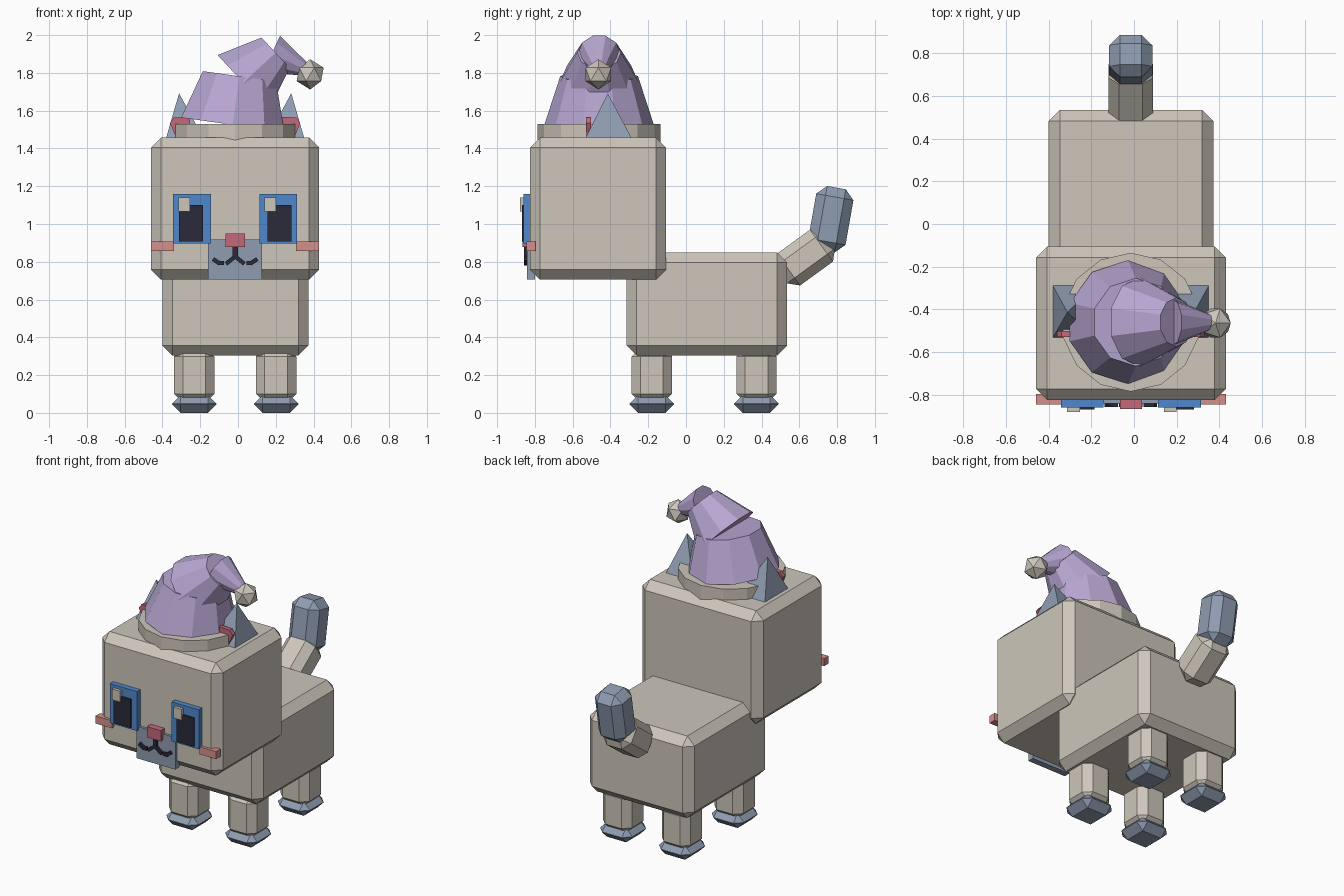
import bpy, bmesh, math
from mathutils import Matrix, Vector

if "Cube" in bpy.data.objects:
    bpy.data.objects.remove(bpy.data.objects["Cube"])

CX = -0.015          # symmetry plane of the animal
HY = -0.46           # hat centre line


def material(name, rgb):
    m = bpy.data.materials.new(name)
    m.diffuse_color = (*rgb, 1)
    m.use_nodes = True
    m.node_tree.nodes["Principled BSDF"].inputs["Base Color"].default_value = m.diffuse_color
    return m


BEIGE = material("beige fur", (0.61, 0.565, 0.495))
SLATE = material("slate blue fur", (0.275, 0.335, 0.44))
BLUE = material("eye blue", (0.08, 0.25, 0.60))
DARK = material("dark ink", (0.024, 0.024, 0.042))
ROSE = material("rose", (0.55, 0.14, 0.19))
BLUSH = material("blush pink", (0.66, 0.28, 0.26))
LILAC = material("lilac cloth", (0.48, 0.385, 0.65))


def finish(bm, name, mat):
    bmesh.ops.recalc_face_normals(bm, faces=bm.faces[:])
    me = bpy.data.meshes.new(name)
    bm.to_mesh(me)
    bm.free()
    me.materials.append(mat)
    ob = bpy.data.objects.new(name, me)
    bpy.context.collection.objects.link(ob)
    return ob


def box(name, mat, centre, size, bevel=0, rot=None):
    """Box with optional one-step chamfer and rotation."""
    bm = bmesh.new()
    bmesh.ops.create_cube(bm, size=1, matrix=Matrix.Diagonal((*size, 1)))
    if bevel:
        bmesh.ops.bevel(bm, geom=bm.edges[:], offset=bevel, segments=1,
                        profile=0.5, affect='EDGES')
    bm.transform(Matrix.Translation(centre) @ (rot or Matrix.Identity(4)))
    return finish(bm, name, mat)


def span(name, mat, x, y, z, bevel=0):
    """Box given by its (min, max) on each axis."""
    r = (x, y, z)
    return box(name, mat, [(a + b) / 2 for a, b in r], [abs(b - a) for a, b in r], bevel)


def cone(name, mat, p0, p1, r0, r1, sides):
    """Tapered tube between two (x, z) points on the hat centre plane."""
    a, b = Vector((p0[0], HY, p0[1])), Vector((p1[0], HY, p1[1]))
    d = b - a
    bm = bmesh.new()
    bmesh.ops.create_cone(bm, cap_ends=True, segments=sides, radius1=r0, radius2=r1, depth=d.length)
    bm.transform(Matrix.Translation((a + b) / 2) @ Matrix.Rotation(math.atan2(d.x, d.z), 4, 'Y'))
    return finish(bm, name, mat)


# Head and body
span("head", BEIGE, (-0.46, 0.43), (-0.825, -0.105), (0.705, 1.457), 0.053)
span("body", BEIGE, (-0.40, 0.372), (-0.315, 0.535), (0.304, 0.85), 0.053)

# Legs and paws
for side, s in (("left", -1), ("right", 1)):
    for end, y in (("front", -0.181), ("back", 0.373)):
        x = CX + s * 0.217
        box(f"{end}_{side}_leg", BEIGE, (x, y, 0.2), (0.213, 0.213, 0.29), 0.046)
        box(f"{end}_{side}_paw", SLATE, (x, y, 0.0475), (0.236, 0.236, 0.095), 0.046)

# Tail
box("tail_base", BEIGE, (CX, 0.63, 0.822), (0.21, 0.208, 0.315), 0.05,
    Matrix.Rotation(math.radians(-54), 4, 'X'))
box("tail_tip", SLATE, (CX, 0.767, 1.025), (0.202, 0.2, 0.34), 0.05,
    Matrix.Rotation(math.radians(-10), 4, 'X'))

# Mirrored face parts and ears
for side, s in (("left", -1), ("right", 1)):
    def mx(a, b):
        return tuple(sorted((CX + s * a, CX + s * b)))

    span(f"{side}_eye", BLUE, mx(0.128, 0.328), (-0.86, -0.80), (0.897, 1.16))
    span(f"{side}_pupil", DARK, mx(0.17, 0.297), (-0.868, -0.85), (0.908, 1.10))
    hx = -0.314 if s < 0 else 0.14
    span(f"{side}_eye_glint", BEIGE, (hx, hx + 0.06), (-0.88, -0.85), (1.067, 1.14))
    span(f"{side}_cheek", BLUSH, mx(0.323, 0.445), (-0.845, -0.797), (0.857, 0.907))

    # Ear: four-sided pyramid
    bm = bmesh.new()
    base = [bm.verts.new((CX + s * a, y, 1.44))
            for a, y in ((0.37, -0.54), (0.37, -0.28), (0.16, -0.28), (0.16, -0.54))]
    tip = bm.verts.new((CX + s * 0.297, -0.414, 1.692))
    bm.faces.new(base)
    for i in range(4):
        bm.faces.new((base[i], base[(i + 1) % 4], tip))
    finish(bm, f"{side}_ear", SLATE)

    # Inner ear: small slanted plate
    bm = bmesh.new()
    f = bm.faces.new([bm.verts.new((CX + s * a, -0.53, z)) for a, z in
                      ((0.345, 1.535), (0.325, 1.563), (0.24, 1.568), (0.235, 1.45), (0.31, 1.45))])
    ext = bmesh.ops.extrude_face_region(bm, geom=[f])["geom"]
    bmesh.ops.translate(bm, vec=(0, 0.028, 0), verts=[v for v in ext if isinstance(v, bmesh.types.BMVert)])
    finish(bm, f"{side}_inner_ear", ROSE)

    # Mouth strokes
    pts = (((0.0, 0.828), (0.045, 0.792)), ((0.065, 0.793), (0.088, 0.793)), ((0.085, 0.793), (0.113, 0.812)))
    for i, (p, q) in enumerate(pts):
        dx, dz = s * (q[0] - p[0]), q[1] - p[1]
        box(f"{side}_mouth_{i + 1}", DARK,
            (CX + s * (p[0] + q[0]) / 2, -0.848, (p[1] + q[1]) / 2),
            (math.hypot(dx, dz) + 0.01, 0.02, 0.022),
            rot=Matrix.Rotation(-math.atan2(dz, dx), 4, 'Y'))

# Muzzle, nose and mouth line
span("muzzle", SLATE, (-0.16, 0.127), (-0.842, -0.80), (0.705, 0.918))
span("nose", ROSE, (-0.065, 0.037), (-0.866, -0.81), (0.878, 0.95))
span("mouth_line", DARK, (-0.028, -0.001), (-0.857, -0.83), (0.815, 0.885))

# Hat: brim, three tapered folds and a pompom
cone("hat_brim", BEIGE, (CX, 1.435), (CX, 1.53), 0.325, 0.325, 14)
cone("hat_lower", LILAC, (-0.028, 1.525), (0.008, 1.782), 0.29, 0.206, 10)
cone("hat_middle", LILAC, (0.028, 1.748), (0.199, 1.907), 0.21, 0.115, 10)
cone("hat_upper", LILAC, (0.178, 1.900), (0.356, 1.818), 0.112, 0.037, 10)
bm = bmesh.new()
bmesh.ops.create_icosphere(bm, subdivisions=1, radius=0.08,
                           matrix=Matrix.Translation((0.382, HY - 0.004, 1.792)))
finish(bm, "hat_pompom", BEIGE)
